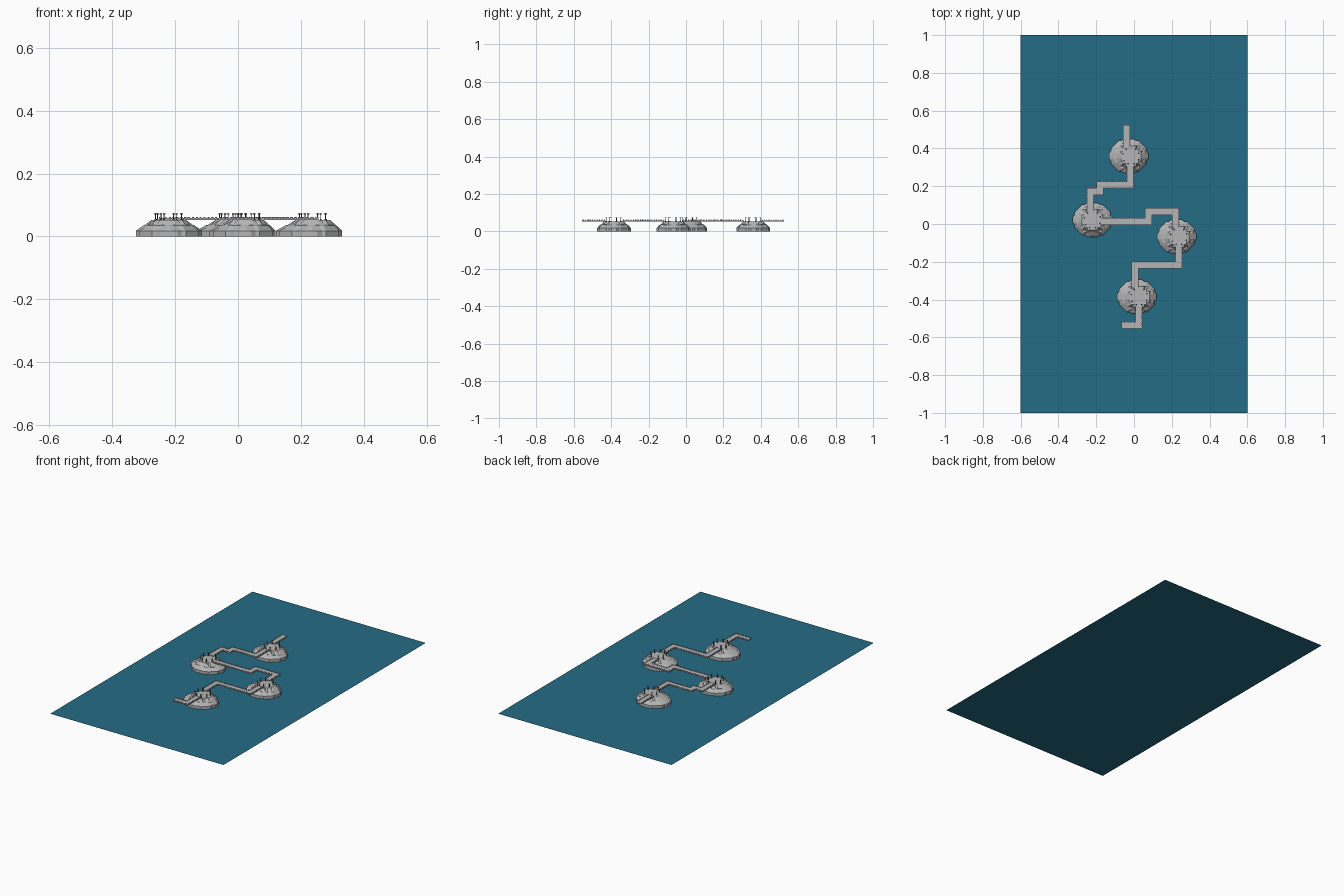
import bpy, bmesh, math
from mathutils import Vector, Matrix

if "Cube" in bpy.data.objects:
    bpy.data.objects.remove(bpy.data.objects["Cube"])


def material(name, rgb):
    m = bpy.data.materials.new(name)
    m.diffuse_color = (*rgb, 1)
    m.use_nodes = True
    m.node_tree.nodes["Principled BSDF"].inputs["Base Color"].default_value = m.diffuse_color
    return m


WATER = material("water_blue", (0.018, 0.15, 0.24))
STONE = material("stone_grey", (0.46, 0.46, 0.46))
DARK = material("dark_iron", (0.06, 0.06, 0.06))


def finish(name, bm, mat):
    bmesh.ops.recalc_face_normals(bm, faces=bm.faces)
    me = bpy.data.meshes.new(name)
    bm.to_mesh(me)
    bm.free()
    me.materials.append(mat)
    ob = bpy.data.objects.new(name, me)
    bpy.context.collection.objects.link(ob)
    return ob


def box(bm, c, s):
    bmesh.ops.create_cube(bm, size=1, matrix=Matrix.Translation(c) @ Matrix.Diagonal((*s, 1)))


# Water sheet
bm = bmesh.new()
bm.faces.new([bm.verts.new((x, y, 0)) for x, y in
              ((-0.6, -1), (0.6, -1), (0.6, 1), (-0.6, 1))])
me_water = finish("water", bm, WATER)
if me_water.data.polygons[0].normal.z < 0:
    me_water.data.flip_normals()

# Islands: blocky rings rising from a vertical footing to a flat plateau
# each ring: half width x, half width y, height, share of the plateau offset
RINGS = ((0.105, 0.090, 0.0, 0), (0.105, 0.090, 0.018, 0),
         (0.084, 0.075, 0.035, 0.5), (0.076, 0.068, 0.037, 0.7),
         (0.056, 0.055, 0.053, 1))
STEP, SIDES = 0.0135, 44


def island(name, cx, cy, shift):
    bm = bmesh.new()
    loops = []
    for rx, ry, z, k in RINGS:
        loop = []
        for i in range(SIDES):
            a = 2 * math.pi * (i + 0.5) / SIDES
            # snapped points give the stair-stepped outline
            x = max(-rx, min(rx, round(rx * math.cos(a) / STEP) * STEP))
            y = max(-ry, min(ry, round(ry * math.sin(a) / STEP) * STEP))
            loop.append(bm.verts.new((cx + x + k * shift, cy + y, z)))
        loops.append(loop)
    for lo, hi in zip(loops, loops[1:]):
        for i in range(SIDES):
            j = (i + 1) % SIDES
            bm.faces.new((lo[i], lo[j], hi[j], hi[i]))
    bm.faces.new(loops[-1])
    bmesh.ops.remove_doubles(bm, verts=bm.verts, dist=0.0005)
    finish(name, bm, STONE)


def lamps(name, cx, cy):
    bm = bmesh.new()
    for a in (20, 55, 125, 165, 215, 250, 290, 335):
        x = cx + 0.044 * math.cos(math.radians(a))
        y = cy + 0.044 * math.sin(math.radians(a))
        box(bm, (x, y, 0.054), (0.006, 0.006, 0.004))
        box(bm, (x, y, 0.063), (0.0025, 0.0025, 0.022))
        box(bm, (x, y, 0.072), (0.008, 0.003, 0.003))
        box(bm, (x, y, 0.072), (0.003, 0.008, 0.003))
    finish(name, bm, DARK)


for n, (x, y, s) in {"north": (-0.028, 0.36, 0.012), "west": (-0.22, 0.022, 0.0),
                     "east": (0.226, -0.067, 0.012),
                     "south": (0.015, -0.385, 0.012)}.items():
    island(n + "_island", x, y, s)
    lamps(n + "_lamps", x + s, y)

# Bridges: mitred decks with low rail posts along both edges
HALF, LOW, TOP = 0.0175, 0.052, 0.058


def bridge(name, pts):
    pts = [Vector(p) for p in pts]
    dirs = [(b - a).normalized() for a, b in zip(pts, pts[1:])]
    norms = [Vector((-d.y, d.x)) for d in dirs]
    bm, rails, rows = bmesh.new(), bmesh.new(), []
    for i, p in enumerate(pts):
        if i in (0, len(pts) - 1):
            off = norms[min(i, len(norms) - 1)] * HALF
        else:
            off = (norms[i - 1] + norms[i]) * HALF      # right-angle mitre
        rows.append((p + off, p - off))
    section = [[bm.verts.new((*q, z)) for q, z in
                ((l, LOW), (r, LOW), (r, TOP), (l, TOP))] for l, r in rows]
    for a, b in zip(section, section[1:]):
        for k in range(4):
            bm.faces.new((a[k], a[(k + 1) % 4], b[(k + 1) % 4], b[k]))
    bm.faces.new(section[0])
    bm.faces.new(section[-1])
    for a, b in zip(rows, rows[1:]):
        for p, q in zip(a, b):
            count = max(1, round((q - p).length / 0.0125))
            for i in range(count):
                c = p.lerp(q, (i + 0.5) / count)
                box(rails, (c.x, c.y, 0.0575), (0.004, 0.004, 0.010))
    finish(name + "_deck", bm, STONE)
    finish(name + "_rail_posts", rails, STONE)


bridge("north_pier", [(-0.04, 0.525), (-0.04, 0.40)])
bridge("north_bridge", [(-0.02, 0.31), (-0.02, 0.208), (-0.18, 0.208),
                        (-0.18, 0.172), (-0.232, 0.172), (-0.232, 0.065)])
bridge("middle_bridge", [(-0.175, 0.013), (0.077, 0.013), (0.077, 0.066),
                         (0.22, 0.066), (0.22, -0.02)])
bridge("south_bridge", [(0.236, -0.115), (0.236, -0.217), (0.005, -0.217),
                        (0.005, -0.34)])
bridge("south_pier", [(0.025, -0.43), (0.025, -0.537), (-0.065, -0.537)])
